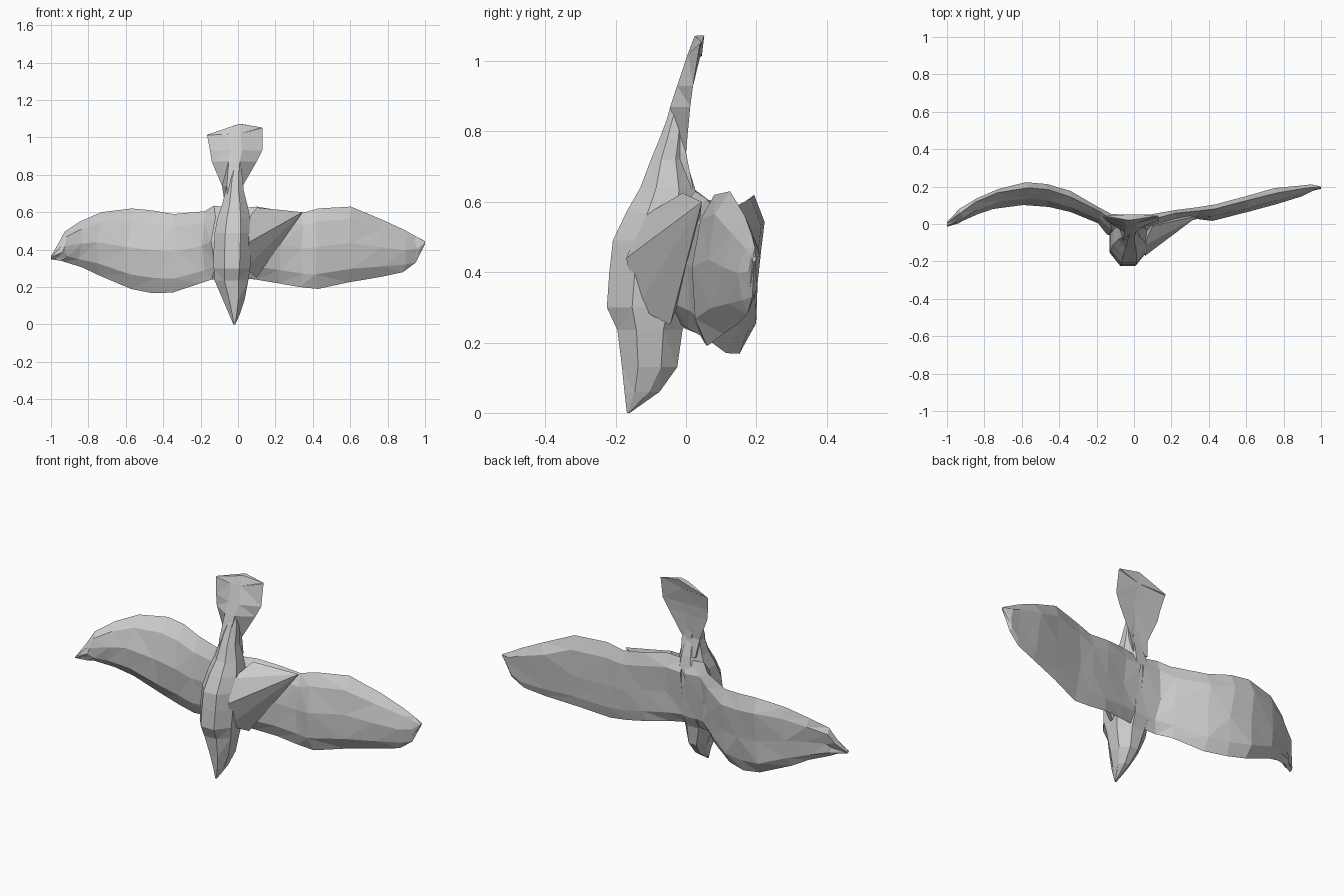
import bpy, bmesh, math, random

random.seed(4)


def make_object(name, bm):
    bmesh.ops.recalc_face_normals(bm, faces=bm.faces)
    bmesh.ops.triangulate(bm, faces=bm.faces)
    mesh = bpy.data.meshes.new(name)
    bm.to_mesh(mesh)
    bm.free()
    obj = bpy.data.objects.new(name, mesh)
    bpy.context.collection.objects.link(obj)
    return obj


def loft(name, rings, rough=0.0):
    """Skin equal-length point rings, cap the ends; rough adds faceted unevenness."""
    bm = bmesh.new()
    loops = [[bm.verts.new(p) for p in ring] for ring in rings]
    n = len(rings[0])
    for loop in loops[1:-1]:
        for v in loop:
            v.co.x += random.uniform(-3, 3) * rough
            v.co.y += random.uniform(-1, 1) * rough
    for a, b in zip(loops, loops[1:]):
        for i in range(n):
            j = (i + 1) % n
            bm.faces.new((a[i], a[j], b[j], b[i]))
    bm.faces.new(loops[0])
    bm.faces.new(loops[-1])
    return make_object(name, bm)


def body_ring(z, xl, xr, yf, yb, sides=8):
    """Horizontal faceted oval fitted to its left/right/front/back limits."""
    cx, cy, rx, ry = (xl + xr) / 2, (yf + yb) / 2, (xr - xl) / 2, (yb - yf) / 2
    k = 1 / math.cos(math.pi / sides)
    ring = []
    for i in range(sides):
        a = 2 * math.pi * (i + 0.5) / sides
        ring.append((cx + rx * k * math.cos(a), cy + ry * k * math.sin(a), z))
    return ring


# wing section: (fraction of chord height, fraction of thickness)
SECTION = [(0, .5), (.18, .12), (.52, 0), (.84, .28),
           (1, .75), (.82, 1), (.45, .86), (.15, .75)]


def wing_ring(x, zb, zt, yf, yb):
    return [(x, yf + (yb - yf) * v, zb + (zt - zb) * u) for u, v in SECTION]


# head pointing down, torso and tapering tail root in one skin
loft("body", [body_ring(*r) for r in [
    (0.0, -0.025, -0.015, -0.168, -0.16),
    (0.06, -0.05, 0.012, -0.175, -0.075),
    (0.13, -0.08, 0.035, -0.182, -0.025),
    (0.235, -0.125, 0.055, -0.195, -0.01),
    (0.30, -0.13, 0.065, -0.225, 0.02),
    (0.40, -0.13, 0.07, -0.218, 0.03),
    (0.49, -0.125, 0.07, -0.208, 0.04),
    (0.57, -0.11, 0.065, -0.17, 0.04),
    (0.64, -0.085, 0.05, -0.13, 0.025),
    (0.72, -0.065, 0.03, -0.10, 0.0),
    (0.78, -0.055, 0.025, -0.075, 0.0),
    (0.86, -0.025, 0.015, -0.045, 0.0)]])

# fanned tail: thin sheet widening upward and leaning back
tail = [(0.64, -0.07, 0.02, -0.10, 0.02, 0.0),
        (0.74, -0.085, 0.025, -0.08, 0.0, 0.0),
        (0.87, -0.14, 0.10, -0.045, 0.012, 0.0),
        (0.93, -0.15, 0.13, -0.025, 0.02, 0.0),
        (1.02, -0.165, 0.13, 0.005, 0.04, 0.03)]
rings = []
for z, xl, xr, yf, yb, bow in tail:
    c = (xl + xr) / 2
    rings.append([(xl, yb, z - bow * .3), (c - .03, yf, z), (c + .03, yf, z),
                  (xr, yb, z + bow), (c + .02, yb - .004, z)])
rings.append([(-0.163, 0.045, 1.015), (-0.03, 0.02, 1.06), (0.01, 0.025, 1.072),
              (0.128, 0.045, 1.053), (0.01, 0.052, 1.073)])
loft("tail", rings)

# left wing, arched back in the middle with the tip curling forward
loft("left_wing", [wing_ring(*r) for r in [
    (-0.02, 0.25, 0.62, -0.08, 0.05),
    (-0.13, 0.24, 0.635, -0.06, 0.055),
    (-0.19, 0.22, 0.605, 0.0, 0.09),
    (-0.34, 0.17, 0.59, 0.06, 0.175),
    (-0.46, 0.168, 0.61, 0.09, 0.21),
    (-0.58, 0.19, 0.62, 0.105, 0.225),
    (-0.74, 0.265, 0.60, 0.085, 0.19),
    (-0.84, 0.305, 0.55, 0.05, 0.135),
    (-0.925, 0.335, 0.495, 0.012, 0.08),
    (-0.95, 0.34, 0.43, 0.0, 0.05),
    (-1.0, 0.348, 0.365, -0.015, 0.01)]], 0.005)

# right wing, sweeping steadily back to its tip
loft("right_wing", [wing_ring(*r) for r in [
    (0.0, 0.25, 0.62, -0.08, 0.05),
    (0.10, 0.24, 0.63, -0.05, 0.055),
    (0.22, 0.22, 0.61, 0.0, 0.075),
    (0.34, 0.20, 0.595, 0.025, 0.085),
    (0.42, 0.19, 0.62, 0.015, 0.10),
    (0.60, 0.225, 0.63, 0.06, 0.15),
    (0.76, 0.255, 0.56, 0.105, 0.19),
    (0.89, 0.28, 0.505, 0.15, 0.205),
    (0.95, 0.33, 0.47, 0.175, 0.208),
    (1.0, 0.43, 0.445, 0.188, 0.20)]], 0.004)

# creased wedge bracing the breast against the right wing
bm = bmesh.new()
for p in [(0.06, -0.17, 0.44), (0.04, -0.14, 0.30), (0.10, -0.045, 0.25),
          (0.345, 0.045, 0.60), (0.10, -0.01, 0.625), (0.05, -0.12, 0.56),
          (0.12, 0.03, 0.45), (0.03, -0.02, 0.40)]:
    bm.verts.new(p)
bmesh.ops.convex_hull(bm, input=bm.verts)
make_object("breast_wedge", bm)
